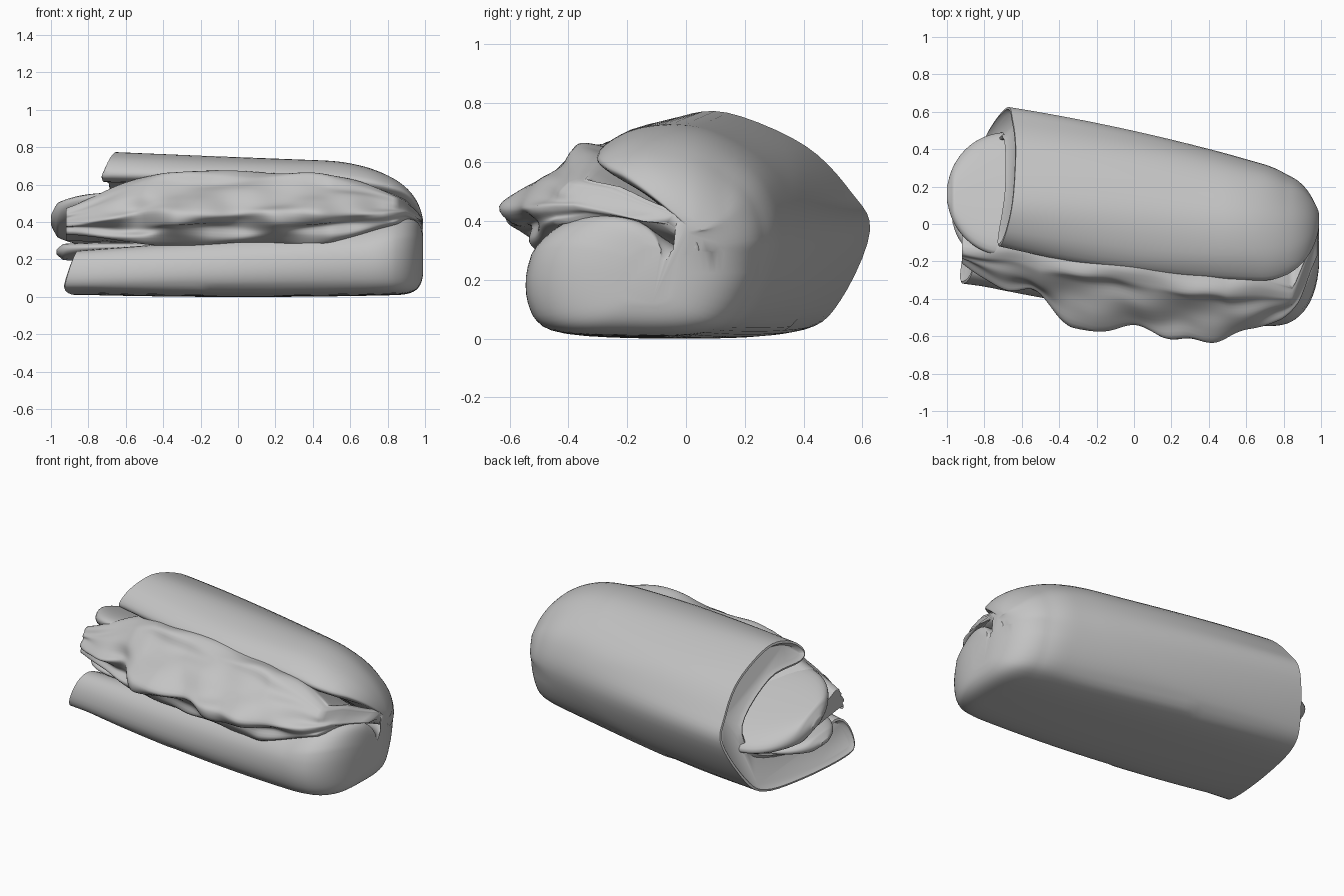
import bpy, bmesh, math
from math import sin, cos, pi

if "Cube" in bpy.data.objects:
    bpy.data.objects.remove(bpy.data.objects["Cube"])

grey = bpy.data.materials.new("warm_grey")
grey.diffuse_color = (0.55, 0.55, 0.55, 1)
grey.use_nodes = True
grey.node_tree.nodes["Principled BSDF"].inputs["Base Color"].default_value = grey.diffuse_color


def lerp(a, b, t):
    return a + (b - a) * t


def curve(keys, x):
    """Linear interpolation through (x, value) keys."""
    if x <= keys[0][0]:
        return keys[0][1]
    for (x0, v0), (x1, v1) in zip(keys, keys[1:]):
        if x <= x1:
            return lerp(v0, v1, (x - x0) / (x1 - x0))
    return keys[-1][1]


def soft(keys, x):
    """Curve value averaged over a short span, to round off the corners."""
    return sum(curve(keys, x + d) for d in (-0.06, -0.03, 0, 0.03, 0.06)) / 5


def spline(pts, per=5):
    """Closed Catmull-Rom curve through 2D points."""
    out, n = [], len(pts)
    for i in range(n):
        p = [pts[(i + k - 1) % n] for k in range(4)]
        for j in range(per):
            t = j / per
            out.append(tuple(0.5 * (2 * p[1][c] + (p[2][c] - p[0][c]) * t
                       + (2 * p[0][c] - 5 * p[1][c] + 4 * p[2][c] - p[3][c]) * t * t
                       + (3 * p[1][c] - p[0][c] - 3 * p[2][c] + p[3][c]) * t ** 3) for c in (0, 1)))
    return out


def loft(name, rings, angle=50):
    """Skin a list of closed rings and cap both ends."""
    bm = bmesh.new()
    vr = [[bm.verts.new(p) for p in r] for r in rings]
    n = len(vr[0])
    for a, b in zip(vr, vr[1:]):
        for i in range(n):
            bm.faces.new((a[i], a[(i + 1) % n], b[(i + 1) % n], b[i]))
    bm.faces.new(vr[0])
    bm.faces.new(vr[-1])
    bmesh.ops.recalc_face_normals(bm, faces=bm.faces)
    me = bpy.data.meshes.new(name)
    bm.to_mesh(me)
    bm.free()
    me.materials.append(grey)
    ob = bpy.data.objects.new(name, me)
    bpy.context.collection.objects.link(ob)
    bpy.ops.object.select_all(action='DESELECT')
    ob.select_set(True)
    bpy.context.view_layer.objects.active = ob
    bpy.ops.object.shade_smooth_by_angle(angle=math.radians(angle))
    return ob


# Bread roll: hinged C-shaped section (y, z), cut left end to rounded right end
left = [(-0.24, 0.03), (0.1, 0.01), (0.40, 0.03), (0.53, 0.13), (0.645, 0.37), (0.58, 0.50),
        (0.42, 0.66), (0.15, 0.775), (-0.02, 0.75), (-0.10, 0.67), (-0.05, 0.62), (0.2, 0.60),
        (0.46, 0.42), (0.38, 0.24), (0.0, 0.18), (-0.22, 0.25), (-0.31, 0.2), (-0.33, 0.08)]
right = [(-0.45, 0.03), (-0.2, 0.01), (0.1, 0.02), (0.23, 0.10), (0.31, 0.32), (0.28, 0.5),
         (0.19, 0.62), (0.03, 0.71), (-0.15, 0.71), (-0.285, 0.64), (-0.25, 0.58), (-0.1, 0.50),
         (0.13, 0.31), (0.04, 0.27), (-0.2, 0.36), (-0.40, 0.37), (-0.52, 0.27), (-0.53, 0.12)]
PL, PR = spline(left), spline(right)
rings = []
N = 60
for i in range(N):
    s = sin(i / (N - 1) * pi / 2 * 0.98) / sin(pi / 2 * 0.98)
    ring = []
    for (yl, zl), (yr, zr) in zip(PL, PR):
        x0 = -0.93 + 0.17 * (yl + 0.33) + 0.28 * (zl - 0.05)   # slanted cut
        x = lerp(x0, 0.99, s)
        f = min((x + 0.8) / 1.5, 1.08)
        y, z = lerp(yl, yr, f), lerp(zl, zr, f)
        bow = max(0, 1 - (x / 0.8) ** 2) * (0.05 if z > 0.5 and y < 0.1 else 0.03)
        y += bow * (1 if y > 0.1 else -1) * min(1, abs(y - 0.1) * 4)
        z -= 0.01 * max(0, 1 - (x / 0.8) ** 2) * (z < 0.05)
        # rounding of the right end, the two halves closing on a sloping slot
        ty = max(0, (x - 0.68) / 0.312)
        tz = max(0, (x - 0.45) / 0.545)
        up = min(1, max(0, (z - 0.25) / 0.3))
        yc = lerp(-0.12, 0.03, up)
        p = lerp(2.6, 2.0, up)
        y = yc + (y - yc) * max(0.0, 1 - ty ** p) ** (1 / p)
        slot = min(0.46, max(0.30, 0.36 - 0.45 * y))
        if z > slot:
            z = slot + (z - slot) * max(0, 1 - tz ** 2.2) ** 0.5
        else:
            if z > 0.26:
                z = min(slot, z + 0.05 * ty)
            z = 0.22 + (z - 0.22) * max(0.05, 1 - ty ** 6) ** 0.25
        ring.append((x, y, max(z, 0)))
    rings.append(ring)


def shrink(ring, k, dx):
    """Copy of a ring moved inward by k and along x by dx."""
    n = len(ring)
    out = []
    for i, (x, y, z) in enumerate(ring):
        (_, ya, za), (_, yb, zb) = ring[i - 1], ring[(i + 1) % n]
        l = math.hypot(yb - ya, zb - za) or 1
        out.append((x + dx, y - (zb - za) / l * k, z + (yb - ya) / l * k))
    return out


# slightly hollow cut end
rings = [shrink(rings[0], 0.03, 0.02), shrink(rings[0], 0.012, -0.004)] + rings
loft("bread_roll", rings, 60)

# Filling: plan line of its front edge, back line, and spread in height
FRONT = [(-0.95, -0.17), (-0.85, -0.27), (-0.7, -0.33), (-0.5, -0.38), (-0.4, -0.52),
         (-0.27, -0.58), (-0.12, -0.53), (0.05, -0.57), (0.2, -0.63), (0.35, -0.60), (0.5, -0.61),
         (0.7, -0.55), (0.85, -0.49), (0.94, -0.30), (0.99, -0.06)]
BACK = [(-0.95, 0.3), (0, 0.28), (0.6, 0.14), (0.9, 0.09), (0.99, 0.04)]
SPREAD = [(-0.95, 0.3), (-0.8, 0.5), (-0.6, 0.85), (-0.45, 1), (0.4, 1), (0.65, 0.75),
          (0.85, 0.4), (0.93, 0.2), (0.99, 0.03)]
# section: (inset from front line, height about the middle), top lip to bottom drape
SECTION = [(0.36, 0.17), (0.25, 0.225), (0.17, 0.215), (0.13, 0.17), (0.08, 0.12), (0.05, 0.06),
           (0.0, 0.01), (0.02, -0.04), (0.06, -0.07), (0.04, -0.12), (0.08, -0.16), (0.15, -0.13)]
rings = []
for i in range(110):
    x = lerp(-0.92, 0.985, i / 109)
    F, B, S = soft(FRONT, x), curve(BACK, x), soft(SPREAD, x)
    straight = curve([(-0.95, -0.22), (-0.5, -0.40), (0.5, -0.56), (0.85, -0.47), (0.99, -0.06)], x)
    mid = curve([(-0.95, 0.39), (-0.4, 0.44), (0.5, 0.44), (0.9, 0.45), (0.99, 0.40)], x)
    pts = [(B, 0.30 - mid)]
    for k, (d, h) in enumerate(SECTION):
        reach = max(0, 1 - (h / 0.14) ** 2)          # bulges show mostly at mid height
        wave = 0.020 * sin(11 * x + 1.1 * k) + 0.012 * sin(23 * x - 0.8 * k)
        y = lerp(straight, F, reach) + (d + wave * (0.3 + 0.7 * reach)) * min(1, S + 0.1)
        pts.append((min(y, B - 0.02), (h + 0.010 * sin(9 * x + 2 * k)) * S))
    rings.append([(x, y, mid + z) for y, z in spline(pts, 4)])
loft("stuffed_filling", rings, 70)


# Round slices poking out of the cut left end
def slice_part(name, xl, xr, yc, r, zc, slope, thick):
    rings = []
    for i in range(40):
        x = lerp(xl, xr, (i / 39) ** 1.6)
        t = min(1, (x - xl) / 0.32)
        half = r * max(0.02, 1 - (1 - t) ** 2) ** 0.5
        end = min(1, (x - xl) / 0.05 + 0.3)
        ring = []
        for j in range(28):
            c, v = cos(2 * pi * j / 28), sin(2 * pi * j / 28)
            u = math.copysign(abs(c) ** 0.7, c)
            ring.append((x, yc - u * half, zc + slope * u * half + v * thick / 2 * end))
        rings.append(ring)
    loft(name, rings, 60)


slice_part("large_slice", -1.0, -0.3, 0.16, 0.33, 0.41, 0.38, 0.13)
slice_part("small_slice", -0.97, -0.4, 0.04, 0.27, 0.24, 0.10, 0.08)
